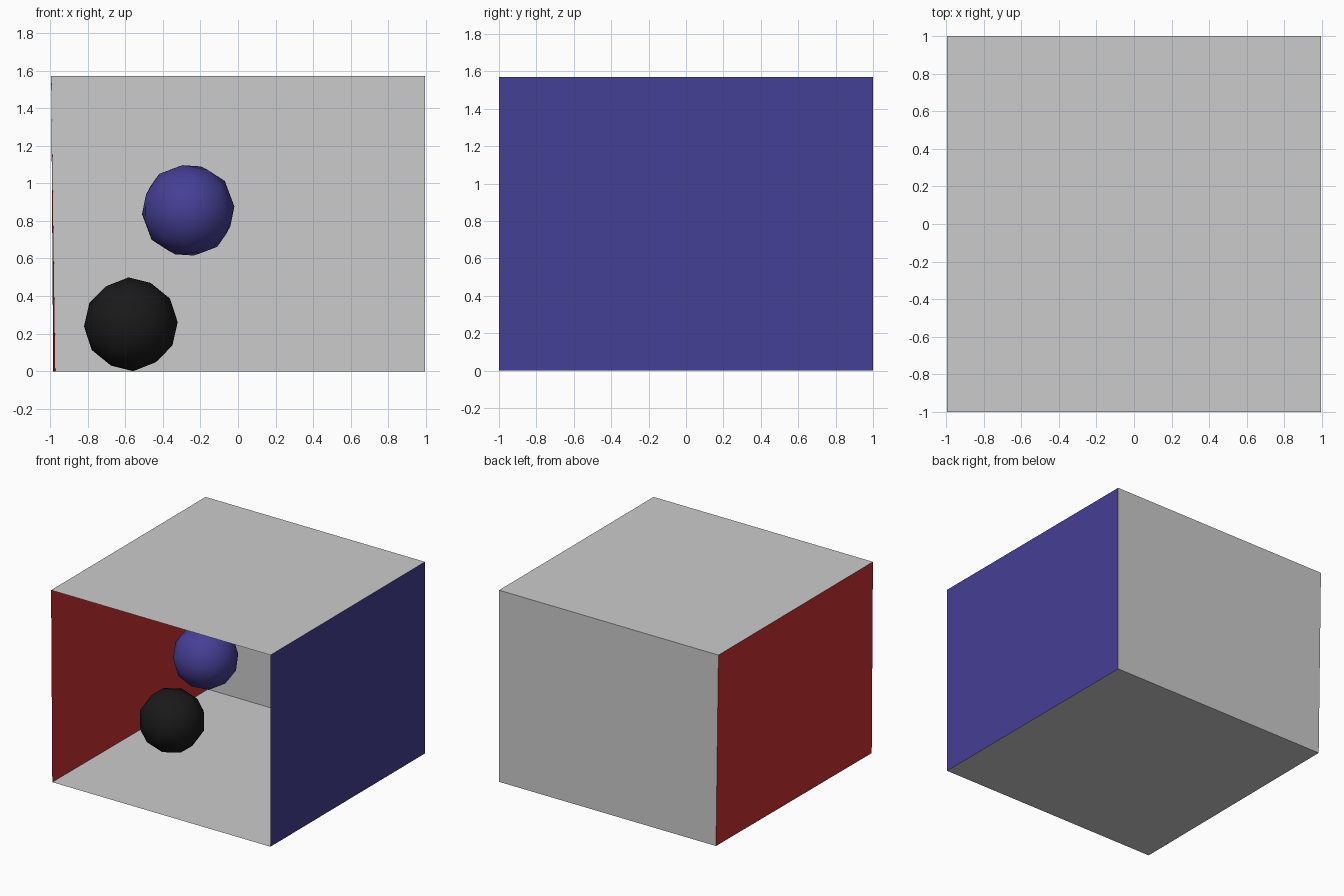
import bpy
from mathutils import Vector

if "Cube" in bpy.data.objects:
    bpy.data.objects.remove(bpy.data.objects["Cube"])

HEIGHT = 1.57
RIGHT, LEFT_TOP = 0.994, -0.994
LEFT_FRONT, LEFT_BACK = -0.983, -0.972   # left wall leans in slightly at the floor


def colour(name, rgb):
    mat = bpy.data.materials.new(name)
    mat.diffuse_color = (*rgb, 1)
    mat.use_nodes = True
    mat.node_tree.nodes["Principled BSDF"].inputs["Base Color"].default_value = mat.diffuse_color
    return mat


def panel(name, corners, mat=None):
    mesh = bpy.data.meshes.new(name)
    mesh.from_pydata([Vector(c) for c in corners], [], [(0, 1, 2, 3)])
    obj = bpy.data.objects.new(name, mesh)
    bpy.context.collection.objects.link(obj)
    if mat:
        mesh.materials.append(mat)


def ball(name, location, rotation, mat):
    bpy.ops.mesh.primitive_ico_sphere_add(subdivisions=2, radius=0.25,
                                          location=location, rotation=rotation)
    obj = bpy.context.object
    obj.name = name
    obj.data.materials.append(mat)
    bpy.ops.object.shade_smooth()


red = colour("red", (0.6, 0.03, 0.03))
violet = colour("violet", (0.06, 0.05, 0.3))
black = colour("black", (0.01, 0.01, 0.01))

# Room corners, named floor/ceiling, front/back, left/right
ffl, ffr = (LEFT_FRONT, -1, 0), (RIGHT, -1, 0)
fbl, fbr = (LEFT_BACK, 1, 0), (RIGHT, 1, 0)
cfl, cfr = (LEFT_TOP, -1, HEIGHT), (RIGHT, -1, HEIGHT)
cbl, cbr = (LEFT_TOP, 1, HEIGHT), (RIGHT, 1, HEIGHT)

# Open-fronted room, faces pointing inwards
panel("floor", (ffl, ffr, fbr, fbl))
panel("ceiling", (cfl, cbl, cbr, cfr))
panel("back_wall", (fbl, fbr, cbr, cbl))
panel("left_wall", (ffl, fbl, cbl, cfl), red)
panel("right_wall", (ffr, cfr, cbr, fbr), violet)

# Two low-poly balls, one resting on the floor and one in the air
ball("lower_ball", (-0.57, -0.04, 0.25), (0.3, 0.4, 0.2), black)
ball("upper_ball", (-0.265, -0.04, 0.856), (0.5, 0.2, 0.6), violet)
